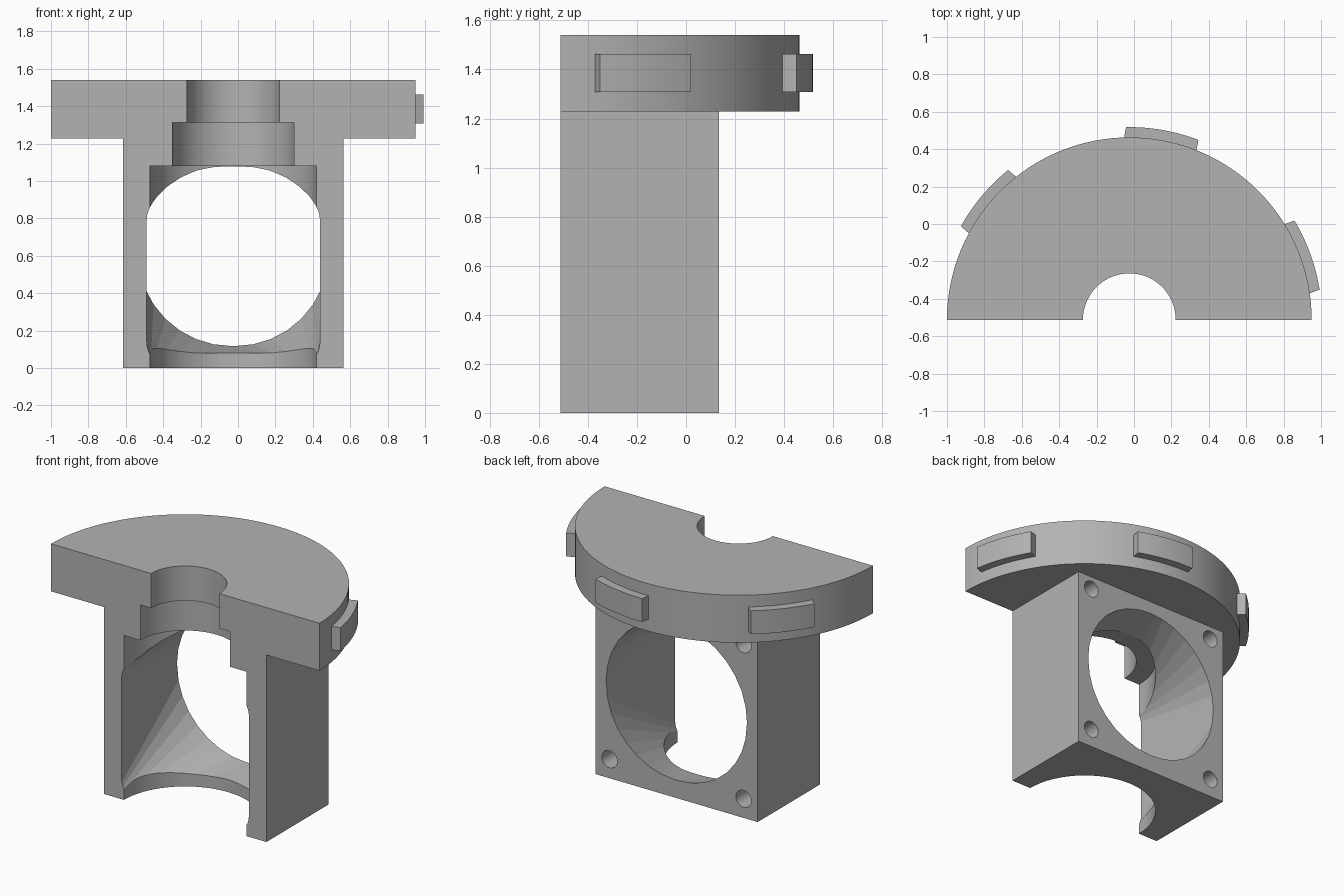
import bpy, bmesh, math
from mathutils import Matrix

cube = bpy.data.objects.get("Cube")
if cube:
    bpy.data.objects.remove(cube, do_unlink=True)

CX, FRONT, BACK = -0.025, -0.512, 0.134   # axis x, cut plane y, rear face y
TOP, LEDGE = 1.54, 1.228                  # flange top and underside
FAN_Z, FAN_R = 0.633, 0.512               # rear opening

grey = bpy.data.materials.new("matte grey")
grey.use_nodes = True
grey.diffuse_color = (0.45, 0.45, 0.45, 1)
grey.node_tree.nodes["Principled BSDF"].inputs["Base Color"].default_value = (0.45, 0.45, 0.45, 1)


def finish(name, bm):
    bmesh.ops.recalc_face_normals(bm, faces=bm.faces)
    mesh = bpy.data.meshes.new(name)
    bm.to_mesh(mesh)
    bm.free()
    mesh.materials.append(grey)
    obj = bpy.data.objects.new(name, mesh)
    bpy.context.collection.objects.link(obj)
    return obj


def prism(name, outline, z0, z1):
    """Extrude an xy outline from z0 to z1."""
    bm = bmesh.new()
    face = bm.faces.new([bm.verts.new((x, y, z0)) for x, y in outline])
    geom = bmesh.ops.extrude_face_region(bm, geom=[face])["geom"]
    bmesh.ops.translate(bm, vec=(0, 0, z1 - z0), verts=[g for g in geom if isinstance(g, bmesh.types.BMVert)])
    return finish(name, bm)


def arc(radius, start, end, steps):
    pts = []
    for i in range(steps + 1):
        a = math.radians(start + (end - start) * i / steps)
        pts.append((CX + radius * math.cos(a), FRONT + radius * math.sin(a)))
    return pts


def boolean(target, tool, operation):
    mod = target.modifiers.new(operation.lower(), 'BOOLEAN')
    mod.operation, mod.object, mod.solver = operation, tool, 'EXACT'
    bpy.context.view_layer.objects.active = target
    bpy.ops.object.modifier_apply(modifier=mod.name)
    bpy.data.objects.remove(tool, do_unlink=True)


def smooth(obj, angle):
    bpy.ops.object.select_all(action='DESELECT')
    obj.select_set(True)
    bpy.context.view_layer.objects.active = obj
    bpy.ops.object.shade_smooth_by_angle(angle=math.radians(angle))


# Square housing joined to the half-round flange
w = 0.59
housing = prism("housing", [(CX - w, FRONT), (CX + w, FRONT), (CX + w, BACK), (CX - w, BACK)], 0, LEDGE + 0.1)
boolean(housing, prism("flange", arc(0.975, 0, 180, 64), LEDGE, TOP), 'UNION')

# Stepped vertical bore
for radius, z0, z1 in ((0.445, -0.1, 1.08), (0.325, 1.0, 1.312), (0.248, 1.2, 1.7)):
    boolean(housing, prism("bore_cutter", arc(radius, 0, 360, 72)[:-1], z0, z1), 'DIFFERENCE')

# Duct lofted from the round rear opening to a rectangle ahead of the cut plane
bm = bmesh.new()
for y in (BACK, BACK + 0.02):
    for i in range(32):
        a = math.tau * i / 32
        bm.verts.new((CX + FAN_R * math.cos(a), y, FAN_Z + FAN_R * math.sin(a)))
for x in (-0.445, 0.445):
    for z in (-0.04, 0.85):
        bm.verts.new((CX + x, -0.75, z))
bmesh.ops.convex_hull(bm, input=bm.verts)
boolean(housing, finish("duct_cutter", bm), 'DIFFERENCE')

# Blind screw holes in the rear face
for sx in (-1, 1):
    for sz in (-1, 1):
        bm = bmesh.new()
        place = Matrix.Translation((CX + sx * 0.487, BACK - 0.1, FAN_Z + sz * 0.508))
        bmesh.ops.create_cone(bm, cap_ends=True, segments=32, radius1=0.056, radius2=0.056, depth=0.4,
                              matrix=place @ Matrix.Rotation(math.pi / 2, 4, 'X'))
        boolean(housing, finish("screw_cutter", bm), 'DIFFERENCE')
smooth(housing, 8)

# Curved locking tabs around the rim, with parallel ends
for number, mid in enumerate((20, 80, 140), 1):
    outer = arc(1.03, mid - 11, mid + 11, 12)
    a = math.radians(mid)
    inner = [(x - 0.08 * math.cos(a), y - 0.08 * math.sin(a)) for x, y in reversed(outer)]
    smooth(prism(f"rim_tab_{number}", outer + inner, 1.308, 1.462), 20)
